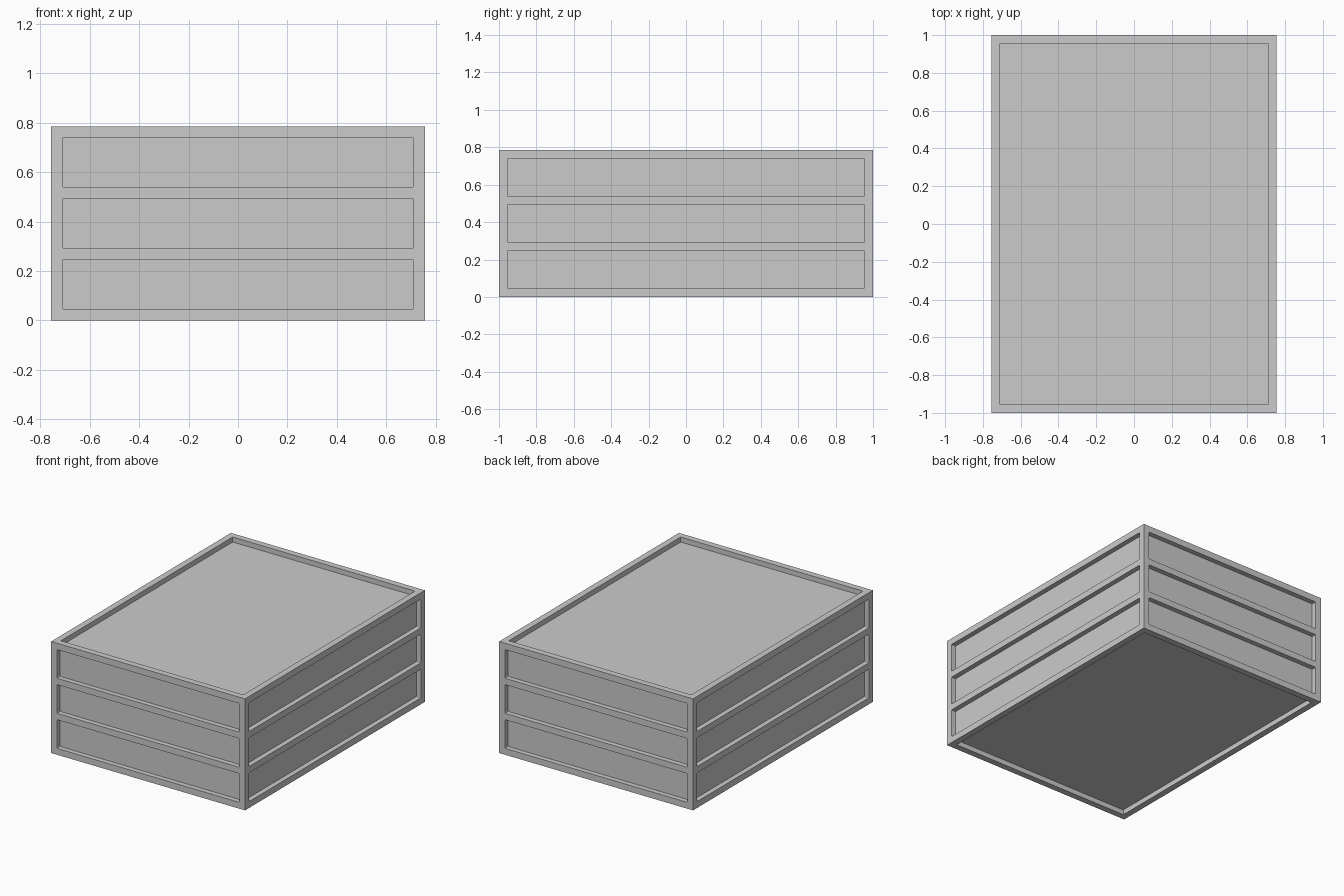
import bpy, bmesh
from mathutils import Matrix, Vector

if "Cube" in bpy.data.objects:
    bpy.data.objects.remove(bpy.data.objects["Cube"])

HX, HY, H = 0.755, 1.0, 0.785   # half width, half length, height
BAR = 0.045                     # width of the frame bars
DEPTH = 0.035                   # how far the panels sit back
ROUND = 0.007                   # rounding of the side opening corners


def add_box(bm, lo, hi, round_axis=None):
    """Box between two corners, optionally rounding edges along one axis."""
    lo, hi = Vector(lo), Vector(hi)
    mat = Matrix.Translation((lo + hi) / 2) @ Matrix.Diagonal((hi - lo).to_4d())
    mat[3][3] = 1.0
    verts = bmesh.ops.create_cube(bm, size=1, matrix=mat)["verts"]
    if round_axis is not None:
        edges = {e for v in verts for e in v.link_edges
                 if abs((e.verts[0].co - e.verts[1].co).normalized()[round_axis]) > 0.9}
        bmesh.ops.bevel(bm, geom=list(edges), offset=ROUND, segments=2,
                        profile=0.5, affect='EDGES')


def make_object(name, bm):
    mesh = bpy.data.meshes.new(name)
    bm.normal_update()
    bm.to_mesh(mesh)
    bm.free()
    obj = bpy.data.objects.new(name, mesh)
    bpy.context.collection.objects.link(obj)
    return obj


# Solid body of the stacked unit
bm = bmesh.new()
add_box(bm, (-HX, -HY, 0), (HX, HY, H))
body = make_object("stacked_frame", bm)

# Recesses: three rows on every side, one each on top and bottom
bm = bmesh.new()
OUT = 0.1
ix, iy = HX - BAR, HY - BAR
row_h = (H - 4 * BAR) / 3
for row in range(3):
    z0 = BAR + row * (row_h + BAR)
    z1 = z0 + row_h
    for s in (-1, 1):
        ys = sorted((s * (HY - DEPTH), s * (HY + OUT)))
        add_box(bm, (-ix, ys[0], z0), (ix, ys[1], z1), 1)
        xs = sorted((s * (HX - DEPTH), s * (HX + OUT)))
        add_box(bm, (xs[0], -iy, z0), (xs[1], iy, z1), 0)
add_box(bm, (-ix, -iy, H - DEPTH), (ix, iy, H + OUT))
add_box(bm, (-ix, -iy, -OUT), (ix, iy, DEPTH))
cutter = make_object("recess_cutter", bm)
cutter.hide_render = True

# Carve the panels, then drop the cutter
mod = body.modifiers.new("recesses", 'BOOLEAN')
mod.operation = 'DIFFERENCE'
mod.solver = 'EXACT'
mod.object = cutter
bpy.context.view_layer.objects.active = body
body.select_set(True)
bpy.ops.object.modifier_apply(modifier=mod.name)
bpy.data.objects.remove(cutter)
